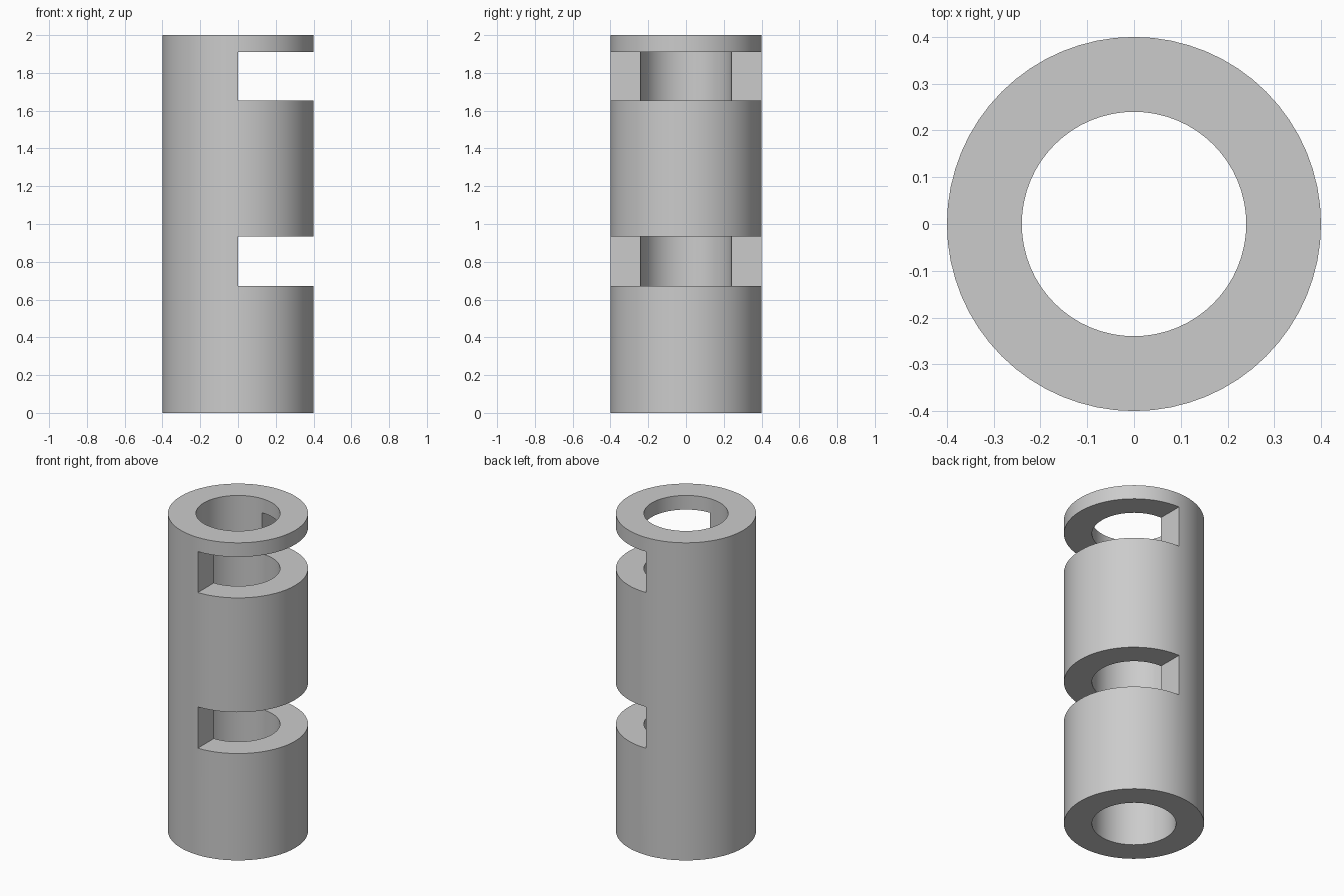
import bpy, bmesh
from math import cos, sin, pi, radians

cube = bpy.data.objects.get("Cube")
if cube:
    bpy.data.objects.remove(cube, do_unlink=True)

OUTER, INNER, SEGMENTS = 0.4, 0.24, 64
LEVELS = [0, 0.673, 0.933, 1.653, 1.911, 2]   # odd bands are slotted

grey = bpy.data.materials.new("plain_grey")
grey.use_nodes = True
colour = (0.6, 0.6, 0.6, 1)
grey.diffuse_color = colour
grey.node_tree.nodes["Principled BSDF"].inputs["Base Color"].default_value = colour

bm = bmesh.new()


def ring(radius, z):
    angles = [2 * pi * i / SEGMENTS - pi / 2 for i in range(SEGMENTS)]
    return [bm.verts.new((radius * cos(a), radius * sin(a), z)) for a in angles]


outer = [ring(OUTER, z) for z in LEVELS]
inner = [ring(INNER, z) for z in LEVELS]


def solid(band, seg):
    """The wall is cut away over the left half of each slotted band."""
    if not 0 <= band < len(LEVELS) - 1:
        return False
    return band % 2 == 0 or seg % SEGMENTS >= SEGMENTS // 2


# Tube wall, keeping only the faces between solid and empty space
for k in range(len(LEVELS)):
    for i in range(SEGMENTS):
        j = (i + 1) % SEGMENTS
        if solid(k, i):
            bm.faces.new((outer[k][i], outer[k][j], outer[k + 1][j], outer[k + 1][i]))
            bm.faces.new((inner[k][j], inner[k][i], inner[k + 1][i], inner[k + 1][j]))
        # Flat ends of the tube, floors and ceilings of the slots
        if solid(k, i) != solid(k - 1, i):
            bm.faces.new((outer[k][i], outer[k][j], inner[k][j], inner[k][i]))
        # Upright end walls of the slots
        if solid(k, i) != solid(k, i - 1):
            bm.faces.new((outer[k][i], inner[k][i], inner[k + 1][i], outer[k + 1][i]))

bmesh.ops.recalc_face_normals(bm, faces=bm.faces)
mesh = bpy.data.meshes.new("slotted_tube")
bm.to_mesh(mesh)
bm.free()
mesh.materials.append(grey)

tube = bpy.data.objects.new("slotted_tube", mesh)
bpy.context.collection.objects.link(tube)
bpy.context.view_layer.objects.active = tube
tube.select_set(True)
bpy.ops.object.shade_smooth_by_angle(angle=radians(30))
